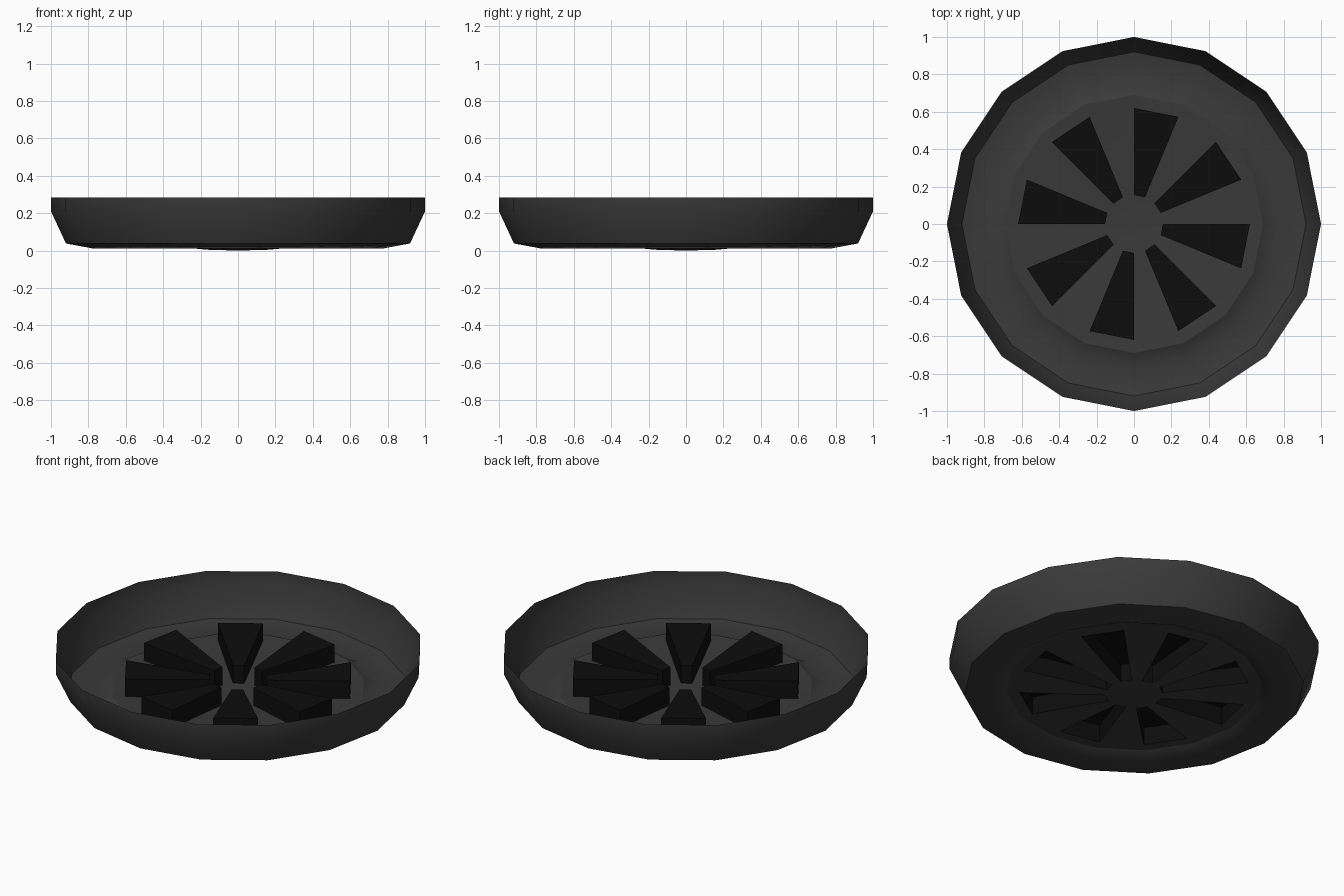
import bpy, bmesh, math

if "Cube" in bpy.data.objects:
    bpy.data.objects.remove(bpy.data.objects["Cube"])

SIDES = 16
STEP = 2 * math.pi / SIDES


def material(name, value):
    m = bpy.data.materials.new(name)
    m.diffuse_color = (value, value, value, 1)
    m.use_nodes = True
    m.node_tree.nodes["Principled BSDF"].inputs["Base Color"].default_value = m.diffuse_color
    return m


def point(r, z, k):
    a = (k % SIDES) * STEP
    return (r * math.cos(a), r * math.sin(a), z)


def ring(bm, r, z):
    return [bm.verts.new(point(r, z, k)) for k in range(SIDES)]


def band(bm, inner, outer, keep=lambda k: True):
    for k in range(SIDES):
        if keep(k):
            n = (k + 1) % SIDES
            bm.faces.new((inner[k], outer[k], outer[n], inner[n]))


def finish(bm, name, mat, smooth=None):
    me = bpy.data.meshes.new(name)
    bm.to_mesh(me)
    bm.free()
    me.materials.append(mat)
    ob = bpy.data.objects.new(name, me)
    bpy.context.collection.objects.link(ob)
    if smooth:
        bpy.ops.object.select_all(action='DESELECT')
        ob.select_set(True)
        bpy.context.view_layer.objects.active = ob
        bpy.ops.object.shade_smooth_by_angle(angle=math.radians(smooth))
    return ob


shell_grey = material("charcoal_shell", 0.042)
vent_black = material("black_vents", 0.004)

# thin dish: floor lip, rounded base and upright rim
bm = bmesh.new()
profile = [(0.69, 0.05), (0.77, 0.01), (0.92, 0.038), (1.0, 0.21), (1.0, 0.285)]
rings = [ring(bm, r, z) for r, z in profile]
for a, b in zip(rings, rings[1:]):
    band(bm, a, b)
finish(bm, "dish", shell_grey, 42)

# shallow floor disc with eight open slots between spokes
R_IN, R_OUT = 0.155, 0.62
Z_IN, Z_OUT = 0.004, 0.045
bm = bmesh.new()
hub = ring(bm, R_IN, Z_IN)
slot_end = ring(bm, R_OUT, Z_OUT)
edge = ring(bm, 0.69, 0.05)
centre = bm.verts.new((0, 0, 0))
for k in range(SIDES):
    bm.faces.new((centre, hub[k], hub[(k + 1) % SIDES]))
band(bm, hub, slot_end, lambda k: k % 2 == 0)
band(bm, slot_end, edge)
finish(bm, "floor_disc", shell_grey, 30)

# hollow wedge caps rising over the slots
bm = bmesh.new()
HEIGHT = 0.105
for k in range(1, SIDES, 2):
    corners = [(R_IN, Z_IN, k), (R_OUT, Z_OUT, k),
               (R_OUT, Z_OUT, k + 1), (R_IN, Z_IN, k + 1)]
    low = [bm.verts.new(point(*c)) for c in corners]
    top = [bm.verts.new(point(r, z + HEIGHT, j)) for r, z, j in corners]
    bm.faces.new(top)
    for i in range(4):
        j = (i + 1) % 4
        bm.faces.new((low[i], low[j], top[j], top[i]))
finish(bm, "vent_wedges", vent_black)
